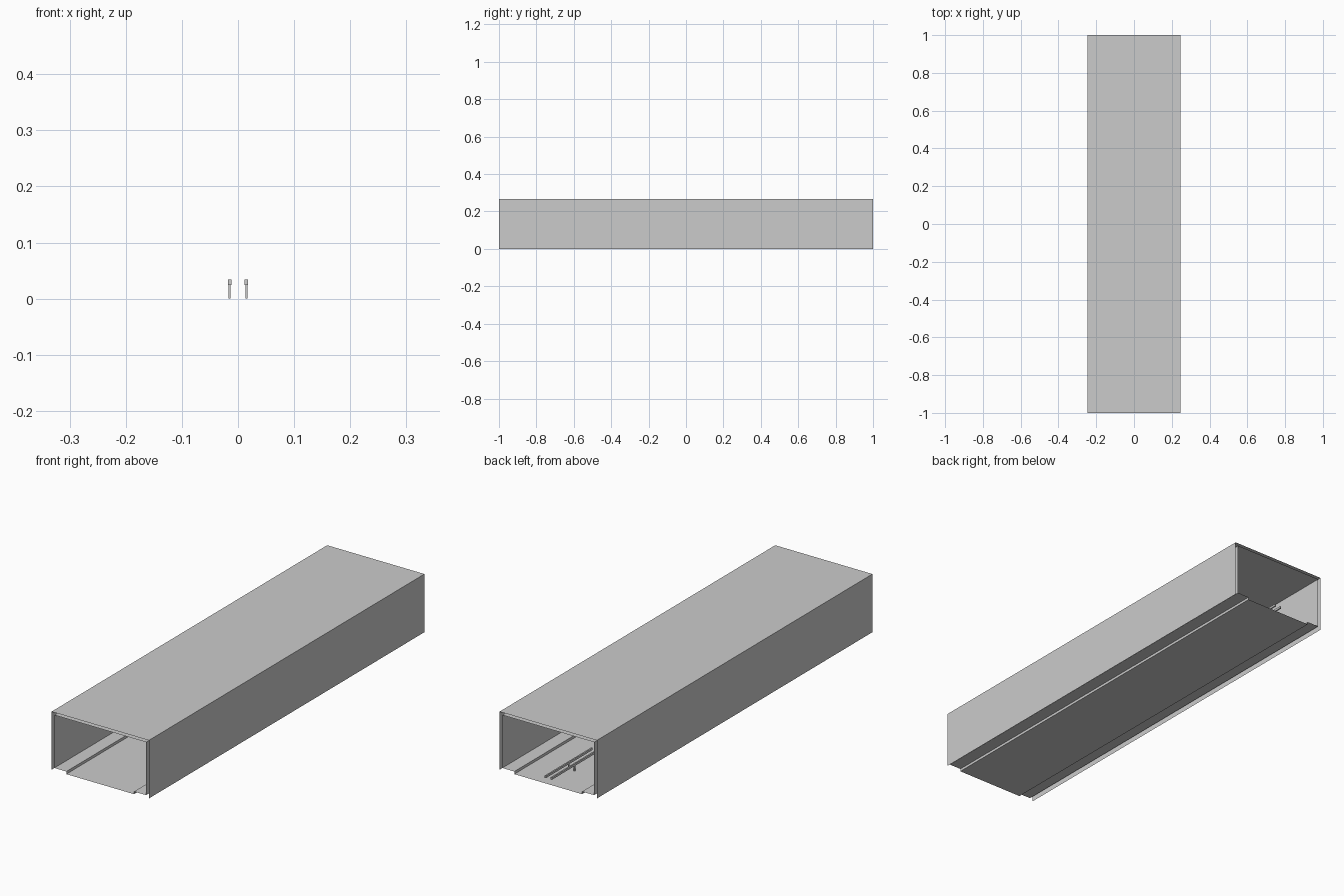
import bpy, bmesh
from mathutils import Matrix, Vector

if "Cube" in bpy.data.objects:
    bpy.data.objects.remove(bpy.data.objects["Cube"])

Y0, Y1 = -1.0, 1.0


def new_object(name, bm):
    mesh = bpy.data.meshes.new(name)
    bm.to_mesh(mesh)
    bm.free()
    ob = bpy.data.objects.new(name, mesh)
    bpy.context.collection.objects.link(ob)
    return ob


def sheet(name, profile):
    """Thin open sheet: an (x, z) profile swept along the tunnel."""
    bm = bmesh.new()
    rows = [(bm.verts.new((x, Y0, z)), bm.verts.new((x, Y1, z))) for x, z in profile]
    for a, b in zip(rows, rows[1:]):
        bm.faces.new((a[0], b[0], b[1], a[1]))
    return new_object(name, bm)


def box(name, centre, size):
    bm = bmesh.new()
    bmesh.ops.create_cube(bm, size=1, matrix=Matrix.Translation(Vector(centre))
                          @ Matrix.Diagonal((*size, 1)))
    return new_object(name, bm)


def mirrored(half):
    """Complete a half profile (left side) across x = 0."""
    return half + [(-x, z) for x, z in reversed(half)]


# outer shell, open underneath
sheet("outer_shell", mirrored([(-0.247, 0), (-0.247, 0.267)]))

# inner lining: walls and ceiling
sheet("inner_lining", mirrored([(-0.233, 0.012), (-0.233, 0.255)]))

# floor: raised side ledges and sunken middle
sheet("floor", mirrored([(-0.233, 0.012), (-0.172, 0.012), (-0.172, 0)]))

# pair of hand rails at the back end, each on one central post
for side, s in (("left", -1), ("right", 1)):
    x = 0.015 * s
    box(f"rail_bar_{side}", (x, 0.83, 0.0295), (0.0065, 0.34, 0.010))
    box(f"rail_post_{side}", (x, 0.83, 0.0123), (0.004, 0.006, 0.0246))
